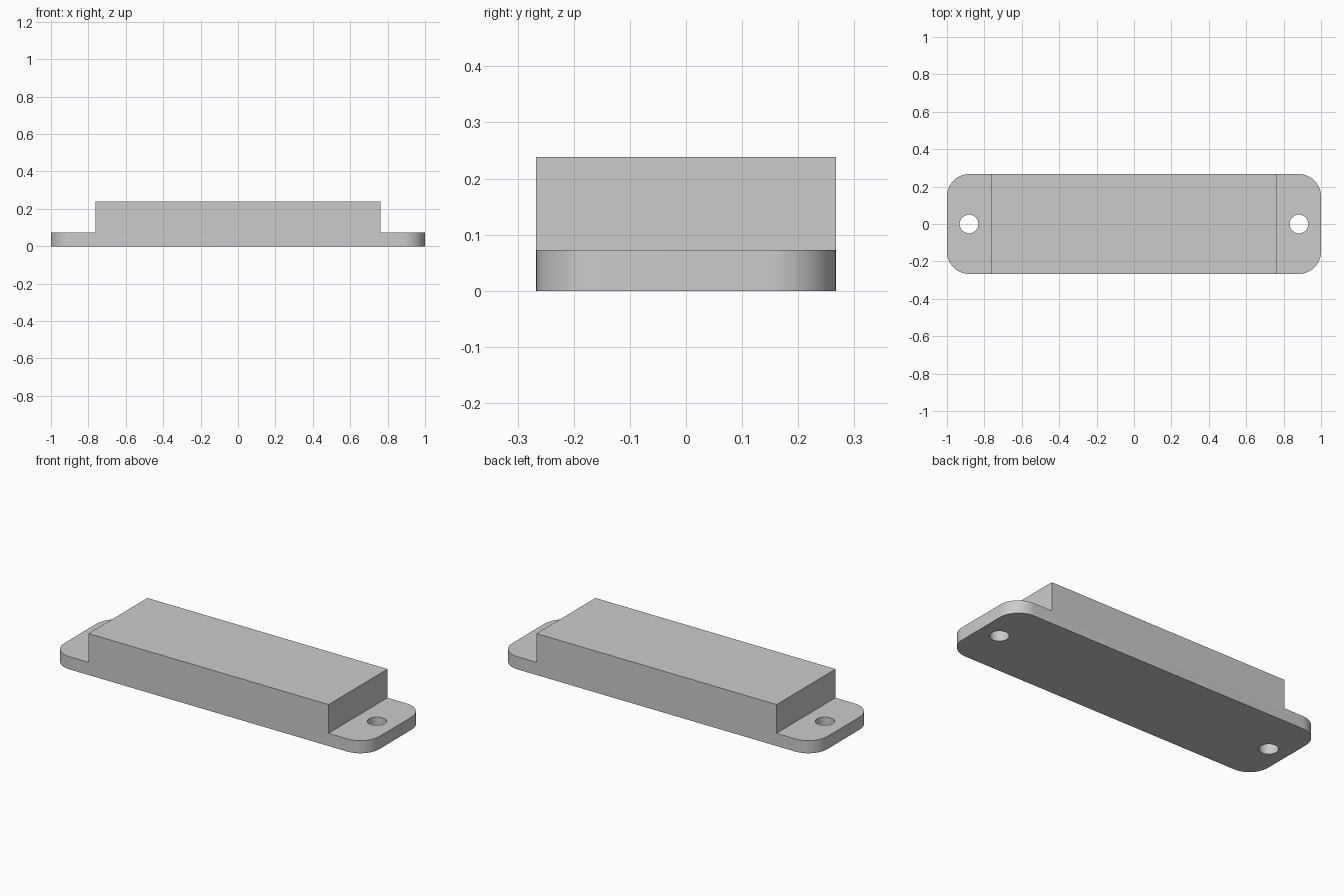
import bpy
import bmesh

if "Cube" in bpy.data.objects:
    bpy.data.objects.remove(bpy.data.objects["Cube"], do_unlink=True)

HALF_DEPTH, TAB_TOP, BLOCK_TOP = 0.267, 0.073, 0.238
BLOCK_X, HOLE_X, HOLE_RADIUS, CORNER_RADIUS = 0.762, 0.882, 0.05, 0.12

grey = bpy.data.materials.new("light_grey")
grey.use_nodes = True
colour = (0.6, 0.6, 0.6, 1)
grey.diffuse_color = colour
grey.node_tree.nodes["Principled BSDF"].inputs["Base Color"].default_value = colour

# Housing: stepped profile swept front to back
half = [(1, 0), (1, TAB_TOP), (BLOCK_X, TAB_TOP), (BLOCK_X, BLOCK_TOP)]
profile = half + [(-x, z) for x, z in reversed(half)]
bm = bmesh.new()
face = bm.faces.new([bm.verts.new((x, -HALF_DEPTH, z)) for x, z in profile])
swept = bmesh.ops.extrude_face_region(bm, geom=[face])
bmesh.ops.translate(bm, vec=(0, 2 * HALF_DEPTH, 0),
                    verts=[v for v in swept["geom"] if isinstance(v, bmesh.types.BMVert)])
bmesh.ops.recalc_face_normals(bm, faces=bm.faces)


def is_tab_corner(edge):
    a, b = (v.co for v in edge.verts)
    return abs(a.x) > 0.99 and (a - b).xy.length < 0.01


# Round the four upright corners of the mounting tabs
bmesh.ops.bevel(bm, geom=[e for e in bm.edges if is_tab_corner(e)],
                offset=CORNER_RADIUS, segments=16, profile=0.5, affect="EDGES")
mesh = bpy.data.meshes.new("mounting_housing")
bm.to_mesh(mesh)
bm.free()
mesh.materials.append(grey)
housing = bpy.data.objects.new("mounting_housing", mesh)
bpy.context.collection.objects.link(housing)

# Screw holes through both tabs
for side in (-1, 1):
    bpy.ops.mesh.primitive_cylinder_add(vertices=48, radius=HOLE_RADIUS, depth=0.4,
                                        location=(side * HOLE_X, 0, 0))
    cutter = bpy.context.object
    cutter.name = "hole_cutter"
    cutter.hide_render = True
    cutter.data.materials.append(grey)
    cut = housing.modifiers.new("screw_hole", "BOOLEAN")
    cut.operation, cut.solver, cut.object = "DIFFERENCE", "EXACT", cutter
    bpy.context.view_layer.objects.active = housing
    bpy.ops.object.modifier_apply(modifier=cut.name)
    bpy.data.objects.remove(cutter, do_unlink=True)

# Smooth the rounded walls, keep the edges crisp
bpy.ops.object.select_all(action="DESELECT")
housing.select_set(True)
bpy.context.view_layer.objects.active = housing
bpy.ops.object.shade_smooth_by_angle()
